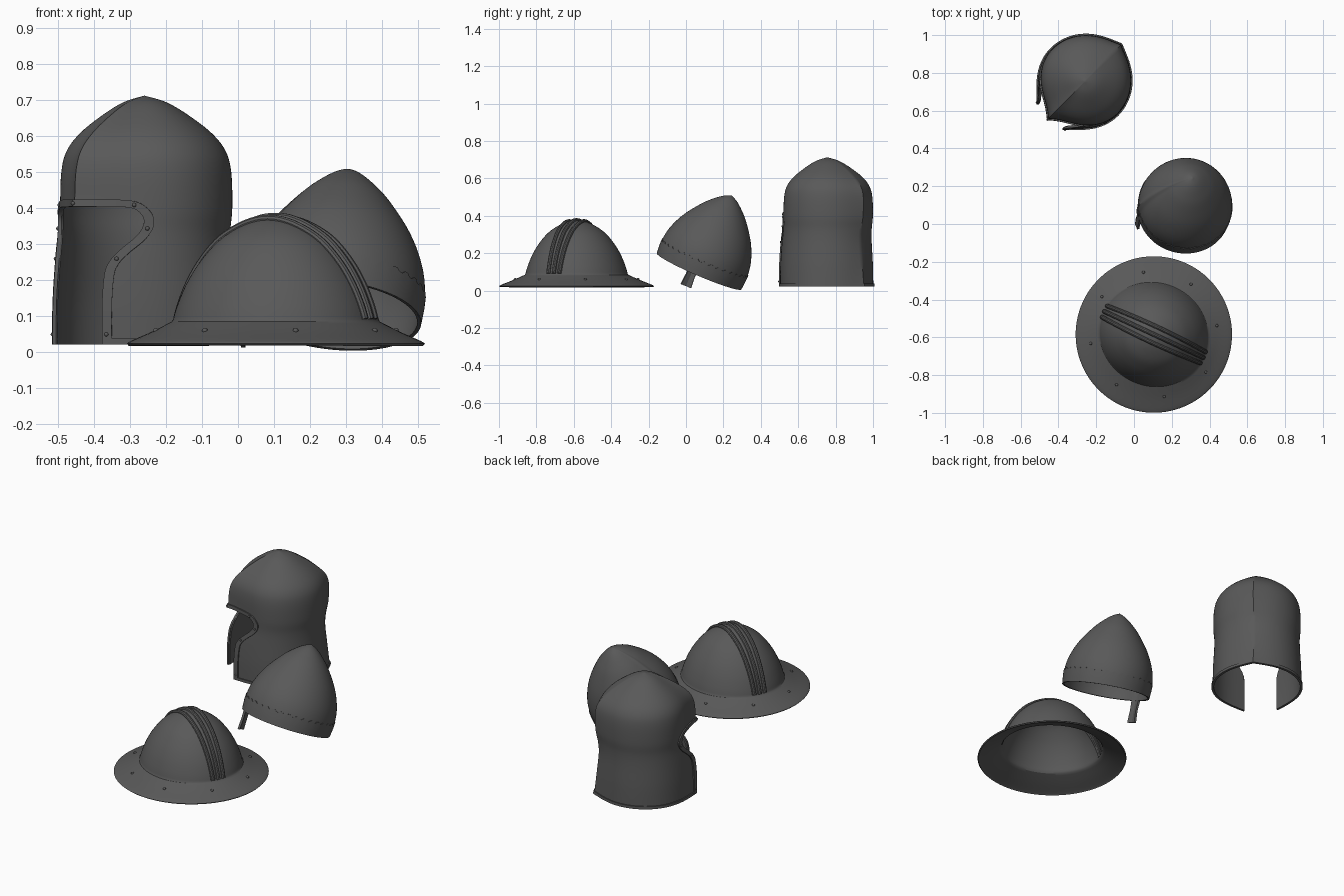
import bpy, bmesh, math
from mathutils import Matrix, Vector

if "Cube" in bpy.data.objects:
    bpy.data.objects.remove(bpy.data.objects["Cube"])

steel = bpy.data.materials.new("dark_steel")
steel.diffuse_color = (0.1, 0.1, 0.1, 1)
steel.use_nodes = True
steel.node_tree.nodes["Principled BSDF"].inputs["Base Color"].default_value = steel.diffuse_color
TAU = 2 * math.pi


def spline(pts, n):
    """Catmull-Rom samples through tuples of any length."""
    out = []
    for i in range(len(pts) - 1):
        a, b = pts[max(i - 1, 0)], pts[i]
        c, d = pts[i + 1], pts[min(i + 2, len(pts) - 1)]
        for k in range(n):
            t = k / n
            out.append(tuple(0.5 * (2*q + (r - p)*t + (2*p - 5*q + 4*r - s)*t*t + (3*q - p - 3*r + s)*t**3)
                             for p, q, r, s in zip(a, b, c, d)))
    return out + [tuple(pts[-1])]


def lookup(table, key, col):
    """Linear interpolation of a whole row in a table sorted upward by one column."""
    for a, b in zip(table, table[1:]):
        if key <= b[col]:
            t = max(0, (key - a[col]) / max(b[col] - a[col], 1e-9))
            return [p + (q - p) * t for p, q in zip(a, b)]
    return table[-1]


def finish(ob):
    bpy.ops.object.select_all(action='DESELECT')
    ob.select_set(True)
    bpy.context.view_layer.objects.active = ob
    bpy.ops.object.convert(target='MESH')
    ob = bpy.context.object
    if not ob.data.materials:
        ob.data.materials.append(steel)
    bpy.ops.object.shade_smooth_by_angle(angle=math.radians(32))
    return ob


def from_bmesh(name, bm, M):
    me = bpy.data.meshes.new(name)
    bm.to_mesh(me)
    bm.free()
    me.transform(M)
    me.materials.append(steel)
    ob = bpy.data.objects.new(name, me)
    bpy.context.collection.objects.link(ob)
    return ob


def sheet(name, rows, M, thick, closed=False, offset=-1, cutter=None):
    """Skin rows of points and give them thickness."""
    bm = bmesh.new()
    vs = [[bm.verts.new(p) for p in r] for r in rows]
    n = len(rows[0])
    for a, b in zip(vs, vs[1:]):
        for j in range(n if closed else n - 1):
            k = (j + 1) % n
            bm.faces.new((a[j], a[k], b[k], b[j]))
    bmesh.ops.remove_doubles(bm, verts=bm.verts, dist=1e-5)
    ob = from_bmesh(name, bm, M)
    s = ob.modifiers.new("thickness", 'SOLIDIFY')
    s.thickness, s.offset = thick, offset
    if cutter:
        b = ob.modifiers.new("opening", 'BOOLEAN')
        b.operation, b.object, b.solver = 'DIFFERENCE', cutter, 'EXACT'
    return finish(ob)


def rivets(name, points, M, size=0.008):
    bm = bmesh.new()
    for p in points:
        bmesh.ops.create_icosphere(bm, subdivisions=2, radius=size, matrix=Matrix.Translation(p))
    finish(from_bmesh(name, bm, M))


# ---------- kettle hat ----------
M = Matrix.Translation((0.105, -0.585, 0)) @ Matrix.Rotation(math.radians(-25), 4, 'Z')
brim = spline([(0.024, 0.414, 0), (0.032, 0.402, 0), (0.058, 0.34, 0.4), (0.085, 0.283, 1)], 4)
dome = spline([(0.085, 0.281, 1), (0.13, 0.268, 1), (0.19, 0.243, 1), (0.25, 0.207, 1),
               (0.31, 0.155, 1), (0.35, 0.095, 1), (0.372, 0.04, 1), (0.376, 0, 1)], 5)


def oval(z, r, m, a):
    return Vector((r * (1 + 0.035*m) * math.cos(a), r * (1 - 0.035*m) * math.sin(a), z))


N = 96
sheet("kettle_hat_shell", [[oval(*p, TAU*j/N) for j in range(N)] for p in brim + dome[1:]],
      M, 0.008, True)
rivets("kettle_hat_rivets", [oval(0.06, 0.335, 0.4, TAU*(i + 0.75)/8) for i in range(8)], M)

# three raised ribs over the dome
by_radius = sorted(dome, key=lambda p: p[1])
for o, side in ((-0.043, "right"), (0, "middle"), (0.043, "left")):
    cu = bpy.data.curves.new("rib", 'CURVE')
    cu.dimensions, cu.bevel_depth, cu.bevel_resolution, cu.use_fill_caps = '3D', 0.012, 3, True
    sp = cu.splines.new('POLY')
    sp.points.add(48)
    for i, p in enumerate(sp.points):
        t = math.sin(math.pi * (i/48 - 0.5))
        y = o * (1 - 0.25*t*t)
        x = t * math.sqrt(0.279**2 - (y/0.965)**2)
        z = lookup(by_radius, math.hypot(x, y/0.965), 1)[0]
        p.co = (x * 1.035, y, z, 1)
    ob = bpy.data.objects.new("kettle_hat_rib_" + side, cu)
    bpy.context.collection.objects.link(ob)
    ob = finish(ob)
    ob.data.transform(M)

# ---------- tilted pointed helmet with nose guard ----------
n = Vector((0.1, 0.39, 0.91)).normalized()
f = Vector((-0.98, -0.15, 0))
f = (f - n * f.dot(n)).normalized()
M = Matrix.Translation((0.264, 0.07, 0.104)) @ Matrix((f, n.cross(f), n)).transposed().to_4x4()
cone = spline([(0, 0.243), (0.08, 0.248), (0.16, 0.234), (0.25, 0.194), (0.34, 0.13),
               (0.39, 0.082), (0.425, 0.038), (0.443, 0)], 5)


def cone_point(h, a, out=0.0):
    r = lookup(cone, h, 0)[1]
    d = (a + math.pi) % TAU - math.pi
    r *= 1 + 0.04 * math.exp(-(d / 0.07)**2) * min(1, max(0, h) / 0.08)   # front ridge
    return Vector(((r + out) * math.cos(a), (r + out) * math.sin(a), h))


N = 144
sheet("pointed_helmet_shell", [[cone_point(p[0], TAU*j/N) for j in range(N)] for p in cone],
      M, 0.008, True)
# rim band with a notched upper edge
sheet("pointed_helmet_rim_band",
      [[cone_point(h + (0.009 * (j % 4 in (1, 2)) if h > 0.07 else 0), TAU*j/N, 0.003) for j in range(N)]
       for h in (0, 0.025, 0.05, 0.074)], M, 0.006, True)
sheet("nose_guard", [[(x - 0.008*abs(k), k*w, h) for k in (-1, 0, 1)]
                     for h, w, x in ((-0.125, 0.031, 0.25), (-0.06, 0.026, 0.25), (0, 0.03, 0.252),
                                     (0.05, 0.026, 0.26), (0.09, 0.012, 0.262))], M, 0.012)

# ---------- barbute with T-shaped face opening ----------
M = Matrix.Translation((-0.26, 0.755, 0)) @ Matrix.Rotation(math.atan2(-0.714, -0.7), 4, 'Z')
# height, side radius, front ridge, back ridge, wedge softness
shape = spline([(0.022, 0.245, 0.345, 0.275, 0.4), (0.14, 0.243, 0.345, 0.262, 0.4),
                (0.26, 0.237, 0.335, 0.25, 0.38), (0.33, 0.237, 0.31, 0.255, 0.33),
                (0.40, 0.243, 0.28, 0.268, 0.24), (0.50, 0.24, 0.272, 0.27, 0.24),
                (0.56, 0.224, 0.252, 0.25, 0.24), (0.61, 0.185, 0.205, 0.2, 0.22),
                (0.66, 0.12, 0.132, 0.13, 0.2), (0.695, 0.06, 0.065, 0.065, 0.2),
                (0.713, 0, 0, 0, 0.2)], 5)


def barbute_point(row, a, out=0.0):
    z, w, F, B, k = row
    d = abs((a + math.pi) % TAU - math.pi)
    dip = 0.1 * w
    r = w - dip * max(0, math.cos(a))**2 + (F - w + dip) * math.exp(-d / k)
    r += (B - w) * math.exp(-(math.pi - d) / 0.25) + out
    return Vector((r * math.cos(a), r * math.sin(a), z))


def on_face(s, z, out):
    """Point on the front surface at sideways position s and height z."""
    row, lo, hi = lookup(shape, z, 0), 0.0, 1.3
    for _ in range(30):
        mid = (lo + hi) / 2
        lo, hi = (mid, hi) if barbute_point(row, mid).y < abs(s) else (lo, mid)
    return barbute_point(row, math.copysign(lo, s), out)


half = spline([(0.092, 0.024), (0.092, 0.2), (0.1, 0.25), (0.12, 0.285), (0.15, 0.325),
               (0.162, 0.36), (0.155, 0.386), (0.13, 0.402), (0.06, 0.404), (0, 0.404)], 5)
outline = half + [(-s, z) for s, z in half[-2::-1]]

# prism that cuts the opening
bm = bmesh.new()
ring = [(0.092, -0.1)] + outline + [(-0.092, -0.1)]
face = bm.faces.new([bm.verts.new((0.05, s, z)) for s, z in ring])
ext = bmesh.ops.extrude_face_region(bm, geom=[face])
bmesh.ops.translate(bm, vec=(0.5, 0, 0), verts=[v for v in ext["geom"] if isinstance(v, bmesh.types.BMVert)])
bmesh.ops.recalc_face_normals(bm, faces=bm.faces)
cutter = from_bmesh("opening_cutter", bm, M)
cutter.hide_render = True

N = 120
sheet("barbute_shell", [[barbute_point(p, TAU*j/N) for j in range(N)] for p in shape],
      M, 0.008, True, -1, cutter)
bpy.data.objects.remove(cutter)

# raised trim around the opening, with rivets
inner, outer, studs = [], [], []
for i, (s, z) in enumerate(outline):
    a, b = outline[max(i - 1, 0)], outline[min(i + 1, len(outline) - 1)]
    t = Vector((b[0] - a[0], b[1] - a[1])).normalized()
    ns, nz = t.y, -t.x
    inner.append(on_face(s, z, 0.002))
    outer.append(on_face(s + 0.02*ns, z + 0.02*nz, 0.002))
    if i % 11 == 1:
        studs.append(on_face(s + 0.01*ns, z + 0.01*nz, 0.006))
sheet("barbute_opening_trim", [inner, outer], M, 0.01, offset=0)
rivets("barbute_rivets", studs, M, 0.006)

# border along the lower edge
a0 = 0.34
sheet("barbute_lower_border",
      [[barbute_point(lookup(shape, z, 0), a0 + (TAU - 2*a0)*j/N, 0.002) for j in range(N + 1)]
       for z in (0.022, 0.038)], M, 0.008, offset=0)
